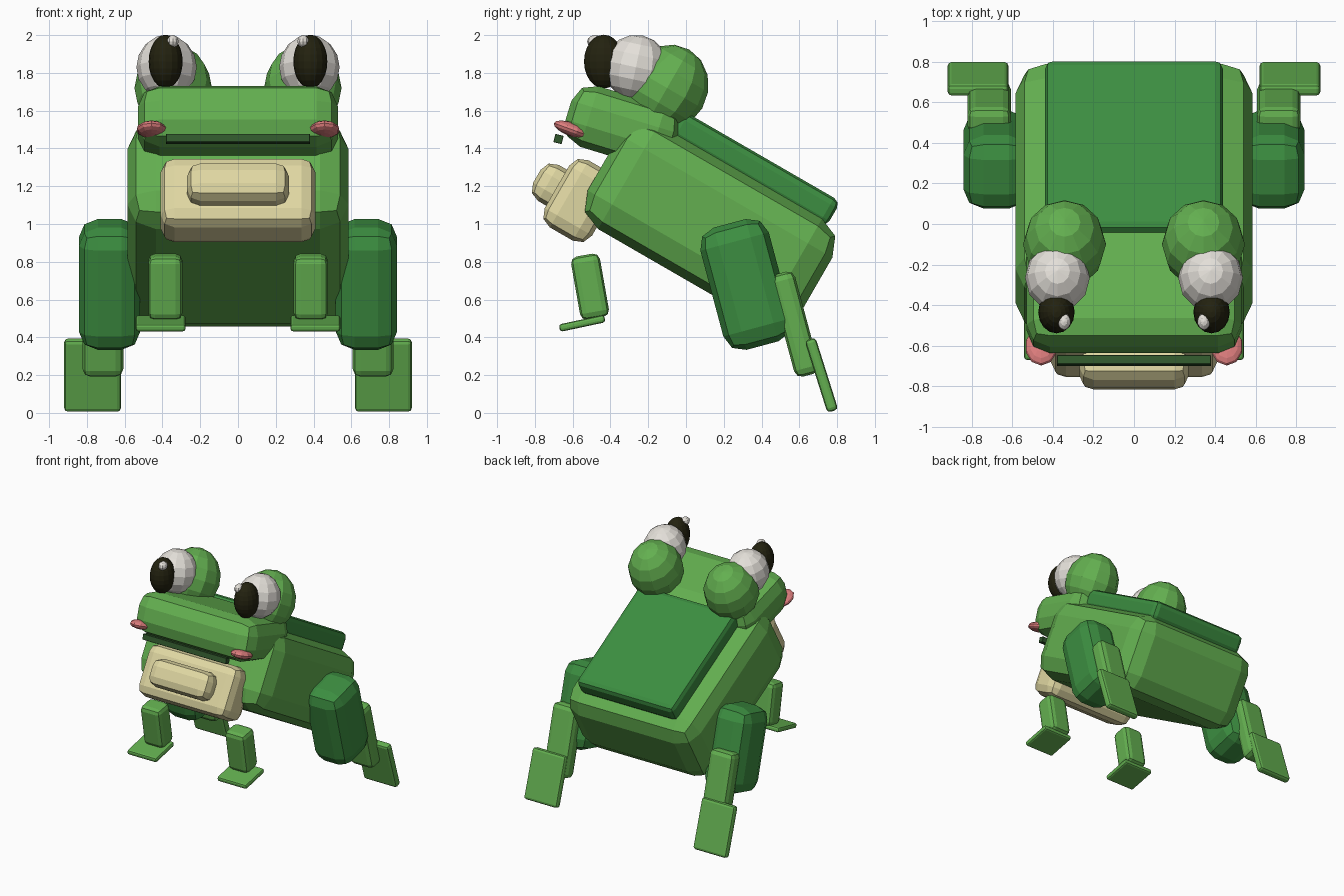
import bpy, bmesh, math
from mathutils import Matrix, Vector

if "Cube" in bpy.data.objects:
    bpy.data.objects.remove(bpy.data.objects["Cube"])


def material(name, rgb):
    m = bpy.data.materials.new(name)
    m.diffuse_color = (*rgb, 1)
    m.use_nodes = True
    m.node_tree.nodes["Principled BSDF"].inputs["Base Color"].default_value = m.diffuse_color
    return m


GREEN = material("leaf green", (0.125, 0.43, 0.08))
DEEP = material("deep green", (0.045, 0.27, 0.052))
MOUTH = material("mouth green", (0.03, 0.095, 0.025))
CREAM = material("belly cream", (0.74, 0.68, 0.36))
WHITE = material("eye white", (0.78, 0.75, 0.70))
BLACK = material("pupil black", (0.017, 0.016, 0.005))
PINK = material("cheek pink", (0.74, 0.21, 0.21))


def finish(bm, name, mat, center, tilt, size):
    """Scale, tilt about x, place and link a part."""
    bm.transform(Matrix.Diagonal((*size, 1)))
    me = bpy.data.meshes.new(name)
    bm.to_mesh(me)
    bm.free()
    me.materials.append(mat)
    ob = bpy.data.objects.new(name, me)
    ob.location = center
    ob.rotation_euler.x = math.radians(tilt)
    bpy.context.collection.objects.link(ob)
    return ob


def box(name, mat, center, size, tilt=0, bevel=0.03, segments=2):
    """Bevelled box."""
    bm = bmesh.new()
    bmesh.ops.create_cube(bm, size=1)
    bm.transform(Matrix.Diagonal((*size, 1)))
    bmesh.ops.bevel(bm, geom=bm.edges[:], offset=bevel, segments=segments,
                    profile=0.5, affect='EDGES')
    return finish(bm, name, mat, center, tilt, (1, 1, 1))


def ball(name, mat, center, radii, tilt=0, segments=12, rings=8):
    """Faceted ellipsoid."""
    bm = bmesh.new()
    bmesh.ops.create_uvsphere(bm, u_segments=segments, v_segments=rings, radius=1)
    return finish(bm, name, mat, center, tilt, radii)


LEAN = -30


def torso_box(name, mat, half_width, along, up, bevel):
    """Box given by its ranges in the leaning torso frame."""
    c = Vector((0, sum(along) / 2, sum(up) / 2))
    c.rotate(Matrix.Rotation(math.radians(LEAN), 3, 'X'))
    size = (2 * half_width, along[1] - along[0], up[1] - up[0])
    return box(name, mat, c, size, LEAN, bevel)


# Torso, back plate and belly
torso_box("body", GREEN, 0.585, (-1.04, 0.26), (0.61, 1.25), 0.15)
torso_box("back_plate", DEEP, 0.44, (-0.82, 0.15), (1.22, 1.378), 0.04)
torso_box("belly", CREAM, 0.41, (-1.19, -0.90), (0.49, 0.90), 0.075)
torso_box("belly_bump", CREAM, 0.27, (-1.31, -1.10), (0.58, 0.80), 0.07)

# Head and mouth
box("head", GREEN, (0, -0.335, 1.515), (1.06, 0.60, 0.335), -17, 0.115)
box("mouth", MOUTH, (0, -0.675, 1.45), (0.76, 0.045, 0.045), -15, 0.002, 1)

for side, s in (("right", 1), ("left", -1)):
    # Eyes and cheeks
    ball(f"{side}_eye_socket", GREEN, (s * 0.343, -0.10, 1.72), (0.205, 0.215, 0.235), -30)
    ball(f"{side}_eye_white", WHITE, (s * 0.378, -0.265, 1.83), (0.16, 0.17, 0.172), -12)
    ball(f"{side}_pupil", BLACK, (s * 0.383, -0.435, 1.86), (0.09, 0.105, 0.142), 0, 16, 12)
    ball(f"{side}_glint", WHITE, (s * 0.345, -0.482, 1.966), (0.032, 0.042, 0.034), 0, 10, 6)
    ball(f"{side}_cheek", PINK, (s * 0.458, -0.605, 1.50), (0.08, 0.1, 0.036), -20, 10, 8)

    # Forelegs
    box(f"{side}_foreleg", GREEN, (s * 0.385, -0.508, 0.668), (0.18, 0.155, 0.34), 10, 0.035)
    box(f"{side}_front_foot", GREEN, (s * 0.41, -0.55, 0.474), (0.265, 0.245, 0.04), 12, 0.014)

    # Hind legs
    box(f"{side}_thigh", DEEP, (s * 0.68, 0.318, 0.68), (0.325, 0.375, 0.67), 15, 0.10)
    box(f"{side}_shin", GREEN, (s * 0.715, 0.575, 0.47), (0.215, 0.135, 0.56), 15, 0.04)
    box(f"{side}_hind_foot", GREEN, (s * 0.77, 0.717, 0.2), (0.30, 0.06, 0.40), 17.5, 0.02)
